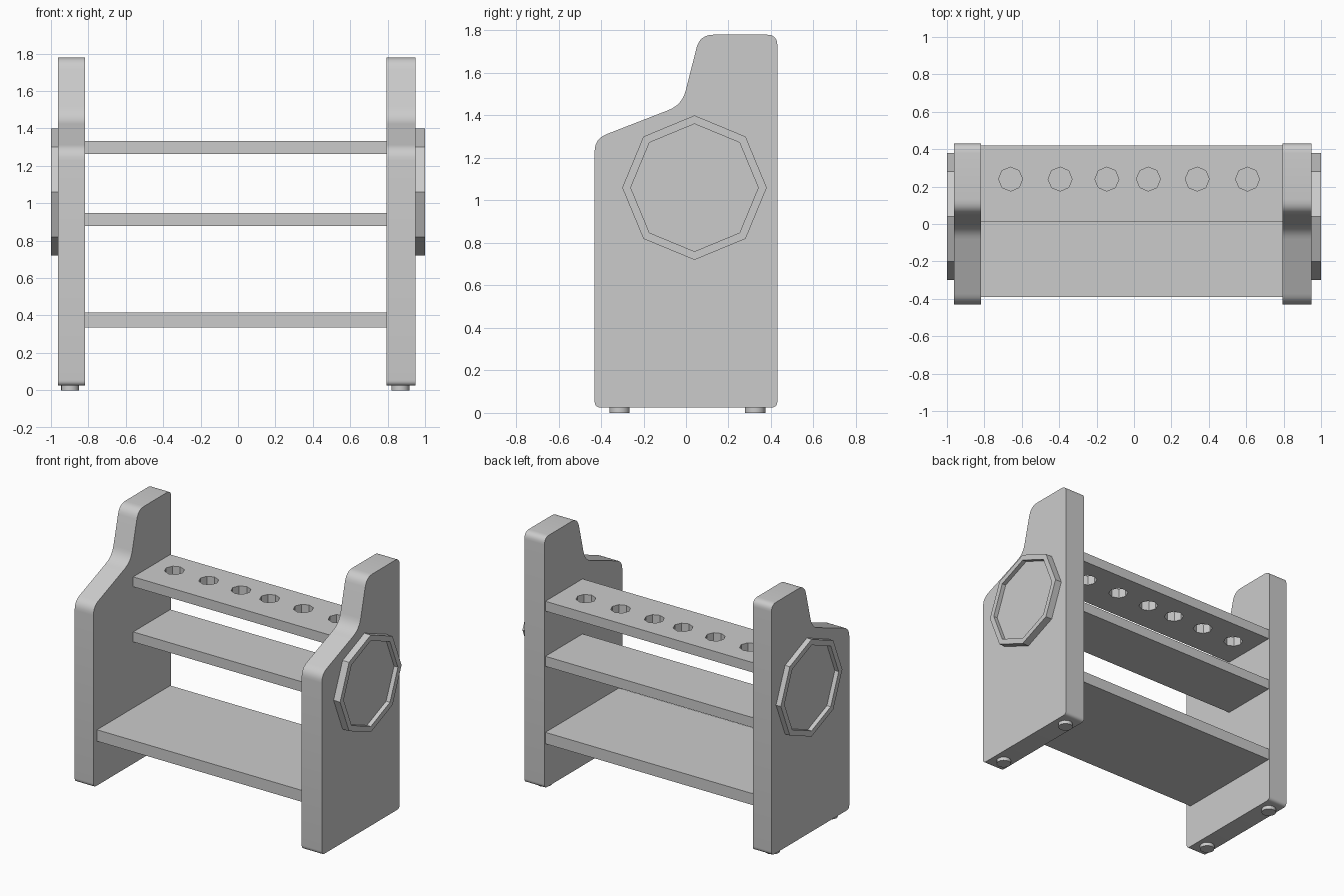
import bpy, bmesh
from math import sin, cos, pi
from mathutils import Vector

if "Cube" in bpy.data.objects:
    bpy.data.objects.remove(bpy.data.objects["Cube"])


def make_object(name, verts, faces):
    mesh = bpy.data.meshes.new(name)
    bm = bmesh.new()
    vs = [bm.verts.new(v) for v in verts]
    for f in faces:
        bm.faces.new([vs[i] for i in f])
    bmesh.ops.recalc_face_normals(bm, faces=bm.faces)
    bm.to_mesh(mesh)
    bm.free()
    obj = bpy.data.objects.new(name, mesh)
    bpy.context.collection.objects.link(obj)
    return obj


def select(obj):
    bpy.ops.object.select_all(action='DESELECT')
    obj.select_set(True)
    bpy.context.view_layer.objects.active = obj


def smooth(obj):
    select(obj)
    bpy.ops.object.shade_smooth_by_angle(angle=pi / 6)


def rounded(corners, steps=6):
    """Round each (y, z, cut length) corner with a quadratic curve."""
    pts = []
    for i, (y, z, cut) in enumerate(corners):
        p = Vector((y, z))
        a = p + (Vector(corners[i - 1][:2]) - p).normalized() * cut
        b = p + (Vector(corners[(i + 1) % len(corners)][:2]) - p).normalized() * cut
        for s in range(steps + 1):
            t = s / steps
            pts.append(a * (1 - t) ** 2 + p * 2 * t * (1 - t) + b * t ** 2)
    return pts


def turned(name, rings, sides, origin, axis):
    """Capped solid of (position along axis, radius) rings."""
    verts, faces = [], []
    for h, r in rings:
        for k in range(sides):
            u, v = r * cos(2 * pi * k / sides), r * sin(2 * pi * k / sides)
            off = (h, u, v) if axis == 'X' else (u, v, h)
            verts.append(Vector(origin) + Vector(off))
    for j in range(len(rings) - 1):
        for k in range(sides):
            n = (k + 1) % sides
            faces.append((j * sides + k, j * sides + n, (j + 1) * sides + n, (j + 1) * sides + k))
    faces.append(range(sides))
    faces.append(range((len(rings) - 1) * sides, len(rings) * sides))
    return make_object(name, verts, faces)


def shelf(name, y0, y1, z0, z1):
    bpy.ops.mesh.primitive_cube_add(size=1, location=(-0.0125, (y0 + y1) / 2, (z0 + z1) / 2))
    obj = bpy.context.object
    obj.name = name
    obj.scale = (1.615, y1 - y0, z1 - z0)
    return obj


# Stepped side outline
outline = rounded([(-0.43, 0.025, 0.03), (0.43, 0.025, 0.03), (0.43, 1.78, 0.05),
                   (0.065, 1.78, 0.065), (-0.018, 1.45, 0.07), (-0.43, 1.29, 0.06)])
n = len(outline)

# Side panels, each with an octagonal dish and two feet
for side, inner, outer, tip, foot_x in (("left", -0.818, -0.963, -1.0, -0.898),
                                        ("right", 0.794, 0.95, 1.0, 0.868)):
    verts = [(x, p.x, p.y) for x in (inner, outer) for p in outline]
    faces = [range(n), range(n, 2 * n)]
    faces += [(i, (i + 1) % n, n + (i + 1) % n, n + i) for i in range(n)]
    smooth(make_object(side + "_panel", verts, faces))

    floor = tip - 0.03 * (1 if tip > 0 else -1)
    turned(side + "_octagon_dish", [(outer, 0.34), (tip, 0.34), (tip, 0.30), (floor, 0.30)],
           8, (0, 0.04, 1.06), 'X')

    for end, y in (("front", -0.313), ("back", 0.325)):
        smooth(turned(f"{side}_{end}_foot", [(0, 0.048), (0.025, 0.048)], 16, (foot_x, y, 0), 'Z'))

# Shelves
shelf("bottom_shelf", -0.39, 0.42, 0.335, 0.415)
shelf("middle_shelf", 0.01, 0.42, 0.877, 0.947)
top_shelf = shelf("top_shelf", 0.01, 0.42, 1.263, 1.332)

# Octagonal tool holes through the top shelf
for x in (-0.66, -0.395, -0.145, 0.077, 0.338, 0.607):
    cutter = turned("hole_cutter", [(1.2, 0.064), (1.4, 0.064)], 8, (x, 0.24, 0), 'Z')
    cutter.hide_render = True
    mod = top_shelf.modifiers.new("hole", 'BOOLEAN')
    mod.operation = 'DIFFERENCE'
    mod.solver = 'EXACT'
    mod.object = cutter
    select(top_shelf)
    bpy.ops.object.modifier_apply(modifier=mod.name)
    bpy.data.objects.remove(cutter)
